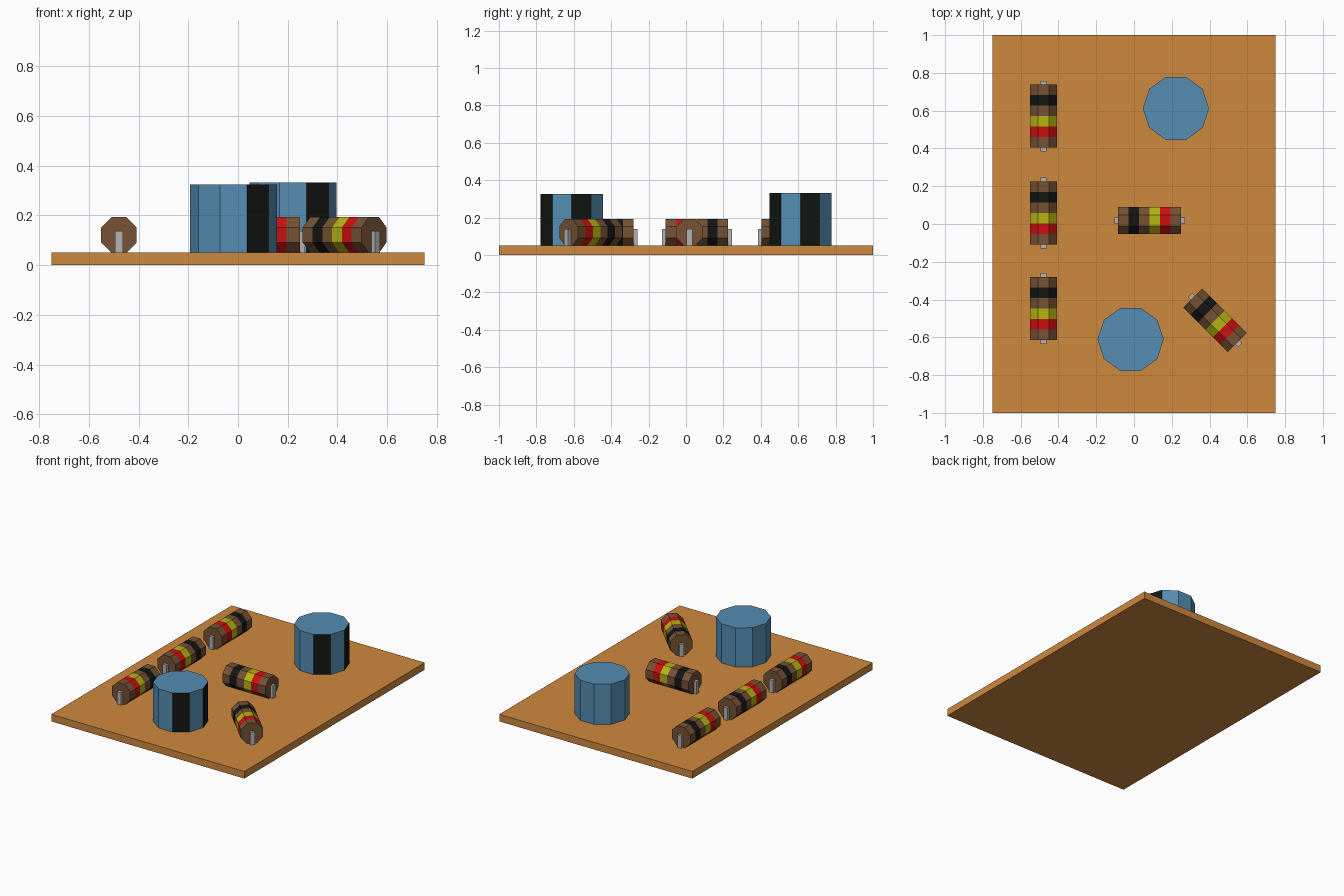
import bpy, bmesh
from math import pi, cos, sin, radians

if "Cube" in bpy.data.objects:
    bpy.data.objects.remove(bpy.data.objects["Cube"])

BOARD_TOP = 0.05


def material(name, r, g, b):
    m = bpy.data.materials.new(name)
    m.diffuse_color = (r, g, b, 1)
    m.use_nodes = True
    m.node_tree.nodes["Principled BSDF"].inputs["Base Color"].default_value = m.diffuse_color
    return m


ORANGE = material("board_orange", 0.62, 0.25, 0.048)
BLUE = material("can_blue", 0.09, 0.27, 0.45)
BLACK = material("black", 0.007, 0.008, 0.007)
BROWN = material("body_brown", 0.18, 0.085, 0.034)
YELLOW = material("band_yellow", 0.46, 0.46, 0.006)
RED = material("band_red", 0.6, 0.005, 0.005)
METAL = material("lead_metal", 0.45, 0.45, 0.45)


def add_object(name, mesh, loc, rot=0.0):
    ob = bpy.data.objects.new(name, mesh)
    ob.location = loc
    ob.rotation_euler.z = rot
    bpy.context.collection.objects.link(ob)
    return ob


def prism_mesh(name, rings, mats, pick):
    """Loft equal-sided rings; pick(segment, side) gives the material slot."""
    bm = bmesh.new()
    loops = [[bm.verts.new(p) for p in ring] for ring in rings]
    n = len(loops[0])
    for s, (a, b) in enumerate(zip(loops, loops[1:])):
        for i in range(n):
            j = (i + 1) % n
            bm.faces.new((a[i], a[j], b[j], b[i])).material_index = pick(s, i)
    bm.faces.new(loops[0][::-1])
    bm.faces.new(loops[-1])
    bmesh.ops.recalc_face_normals(bm, faces=bm.faces)
    return finish(bm, name, mats)


def box_mesh(name, boxes, mat):
    """Boxes given as (centre, size)."""
    bm = bmesh.new()
    for c, size in boxes:
        verts = bmesh.ops.create_cube(bm, size=1)["verts"]
        for v in verts:
            v.co = [c[k] + v.co[k] * size[k] for k in range(3)]
    return finish(bm, name, [mat])


def finish(bm, name, mats):
    me = bpy.data.meshes.new(name)
    bm.to_mesh(me)
    bm.free()
    for m in mats:
        me.materials.append(m)
    return me


# circuit board
add_object("board", box_mesh("board", [((0, 0, BOARD_TOP / 2), (1.5, 2, BOARD_TOP))], ORANGE), (0, 0, 0))

# capacitors: ten-sided cans with two black stripes
R = 0.175
for name, x, y, top in (("rear_capacitor", 0.222, 0.612, 0.332),
                        ("front_capacitor", -0.018, -0.611, 0.325)):
    rings = [[(R * cos(i * pi / 5), R * sin(i * pi / 5), z) for i in range(10)]
             for z in (0, top - BOARD_TOP)]
    mesh = prism_mesh(name, rings, [BLUE, BLACK], lambda s, i: int(i in (0, 8)))
    add_object(name, mesh, (x, y, BOARD_TOP))

# resistor body: octagonal prism along x, six equal colour bands
APOTHEM, LENGTH, MID_Z = 0.0715, 0.334, 0.1215
r = APOTHEM / cos(pi / 8)
bands = [0, 1, 0, 2, 3, 0]
rings = [[(LENGTH * (k / 6 - 0.5), r * cos((i + 0.5) * pi / 4), r * sin((i + 0.5) * pi / 4))
          for i in range(8)] for k in range(7)]
body = prism_mesh("resistor_body", rings, [BROWN, BLACK, YELLOW, RED], lambda s, i: bands[s])

# flat metal lead at each end, running down to the board
lead_h = 0.088
leads = box_mesh("resistor_leads",
                 [((s * (LENGTH / 2 + 0.005), 0, BOARD_TOP + lead_h / 2 - MID_Z), (0.03, 0.031, lead_h))
                  for s in (-1, 1)], METAL)

# resistors: three in a column, one crosswise, one diagonal
for i, (x, y, deg) in enumerate([(-0.479, 0.571, -90), (-0.479, 0.058, -90), (-0.479, -0.447, -90),
                                 (0.083, 0.018, 0), (0.429, -0.509, -45)], 1):
    add_object(f"resistor_{i}_body", body, (x, y, MID_Z), radians(deg))
    add_object(f"resistor_{i}_leads", leads, (x, y, MID_Z), radians(deg))
